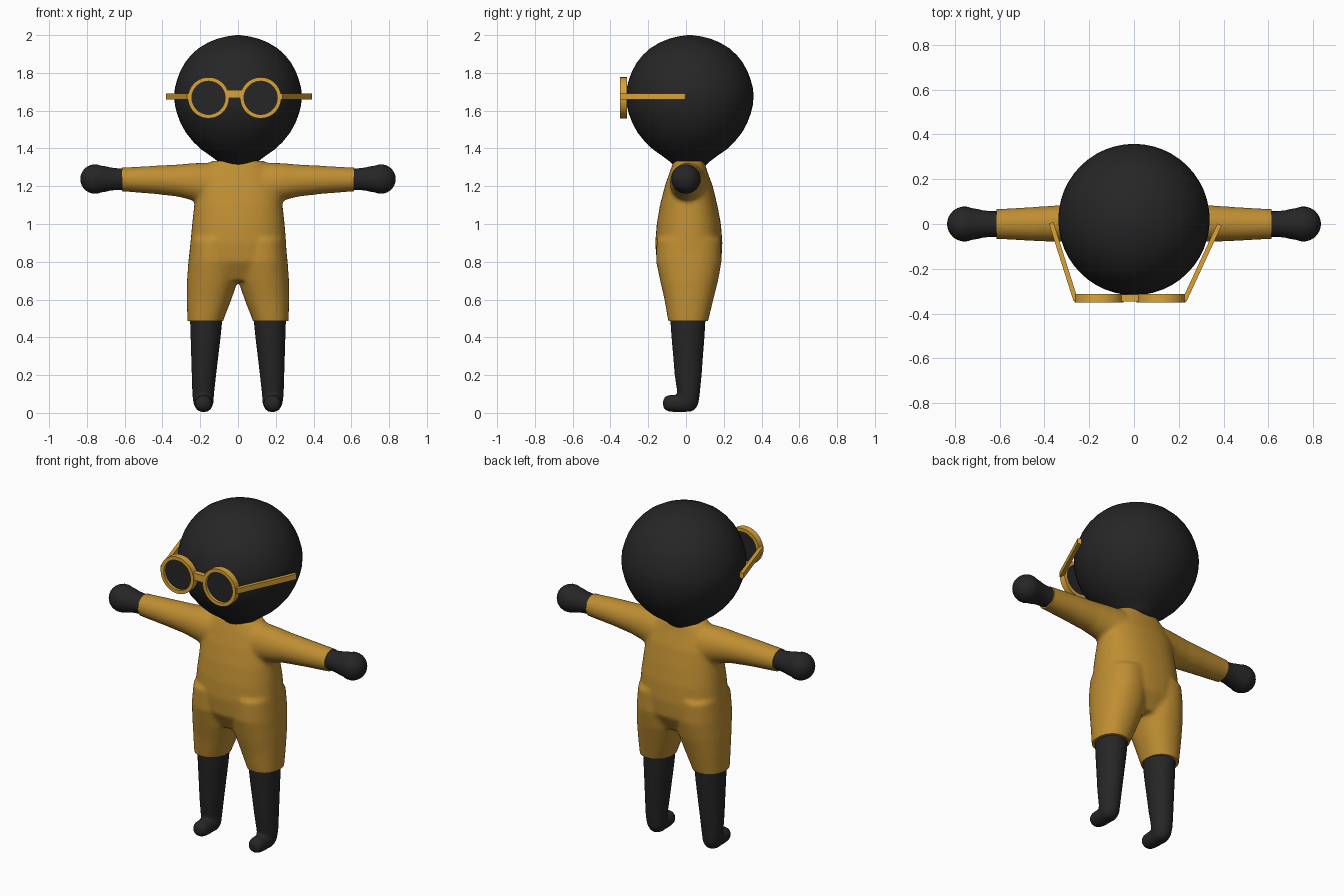
import bpy, bmesh, math
from mathutils import Vector

if "Cube" in bpy.data.objects:
    bpy.data.objects.remove(bpy.data.objects["Cube"])


def material(name, rgb):
    m = bpy.data.materials.new(name)
    m.diffuse_color = (*rgb, 1)
    m.use_nodes = True
    m.node_tree.nodes["Principled BSDF"].inputs["Base Color"].default_value = m.diffuse_color
    return m


BLACK = material("soft black", (0.019, 0.019, 0.019))
OCHRE = material("ochre cloth", (0.52, 0.27, 0.032))
GOLD = material("gold frame", (0.70, 0.37, 0.04))


def finish(bm, name, mat, angle=40):
    bmesh.ops.recalc_face_normals(bm, faces=bm.faces)
    me = bpy.data.meshes.new(name)
    bm.to_mesh(me)
    bm.free()
    ob = bpy.data.objects.new(name, me)
    bpy.context.collection.objects.link(ob)
    me.materials.append(mat)
    for p in me.polygons:
        p.use_smooth = True
    me.set_sharp_from_angle(angle=math.radians(angle))
    return ob


def loft(bm, axis, rings, n=40, power=2.0, flip=1):
    """Skin oval rings (t, u_min, u_max, v_min, v_max) along an axis; flip=-1 mirrors x."""
    loops = []
    for t, u0, u1, v0, v1 in rings:
        loop = []
        for i in range(n):
            a = 2 * math.pi * i / n
            c, s = math.cos(a), math.sin(a)
            c = math.copysign(abs(c) ** (2 / power), c)
            s = math.copysign(abs(s) ** (2 / power), s)
            u = (u0 + u1) / 2 + c * (u1 - u0) / 2
            v = (v0 + v1) / 2 + s * (v1 - v0) / 2
            co = {"x": (t, u, v), "y": (u, t, v), "z": (u, v, t)}[axis]
            loop.append(bm.verts.new((co[0] * flip, co[1], co[2])))
        loops.append(loop)
    for a, b in zip(loops, loops[1:]):
        for i in range(n):
            j = (i + 1) % n
            bm.faces.new((a[i], a[j], b[j], b[i]))
    bm.faces.new(loops[0])
    bm.faces.new(loops[-1])


def fuse(bm, name, mat, voxel, rounds, cuts=()):
    """Melt overlapping lofts into one smooth skin, then trim by planes."""
    ob = finish(bm, name, mat)
    rm = ob.modifiers.new("melt", "REMESH")
    rm.mode, rm.voxel_size = "VOXEL", voxel
    sm = ob.modifiers.new("relax", "SMOOTH")
    sm.factor, sm.iterations = 0.5, rounds
    dg = bpy.context.evaluated_depsgraph_get()
    out = bmesh.new()
    out.from_object(ob, dg)
    bpy.data.objects.remove(ob)
    for co, no in cuts:
        r = bmesh.ops.bisect_plane(out, geom=out.verts[:] + out.edges[:] + out.faces[:],
                                   plane_co=co, plane_no=no, clear_outer=True)
        rim = [e for e in r["geom_cut"] if isinstance(e, bmesh.types.BMEdge)]
        bmesh.ops.holes_fill(out, edges=rim)
    return finish(out, name, mat, 55)


# Head: turned profile, slightly behind the body axis
bm = bmesh.new()
profile = [(1.31, .085), (1.33, .105), (1.36, .145), (1.395, .195), (1.435, .237), (1.485, .277),
           (1.535, .304), (1.585, .323), (1.63, .334), (1.68, .338), (1.72, .334), (1.765, .322),
           (1.81, .305), (1.855, .28), (1.895, .248), (1.93, .21), (1.96, .16), (1.98, .112),
           (1.993, .06), (2.0, .012)]
loft(bm, "z", [(z, -r, r, .02 - r, .02 + r) for z, r in profile], 48)
finish(bm, "head", BLACK, 60)

# Bodysuit: torso, sleeves and short trouser legs melted together
bm = bmesh.new()
loft(bm, "z", [(.70, -.2, .2, -.10, .13), (.8, -.255, .26, -.155, .187), (.9, -.252, .255, -.163, .193),
               (1.0, -.243, .247, -.155, .185), (1.1, -.232, .236, -.138, .166),
               (1.2, -.225, .225, -.112, .142), (1.28, -.19, .19, -.085, .112),
               (1.34, -.13, .13, -.062, .095)], power=2.3)
for s in (-1, 1):
    loft(bm, "x", [(.0, -.08, .1, 1.12, 1.325), (.15, -.085, .11, 1.09, 1.325),
                   (.24, -.085, .095, 1.125, 1.322), (.32, -.08, .085, 1.145, 1.315),
                   (.45, -.076, .076, 1.16, 1.308), (.66, -.064, .064, 1.176, 1.296)], flip=s)
    loft(bm, "z", [(.45, .09, .262, -.085, .108), (.49, .078, .268, -.095, .118),
                   (.6, .035, .271, -.114, .145), (.7, .001, .27, -.137, .17),
                   (.8, -.01, .263, -.158, .188), (.92, 0, .25, -.155, .185)], flip=s, power=2.2)
fuse(bm, "bodysuit", OCHRE, 0.011, 7,
     [((0, 0, .487), (0, 0, -1)), ((.615, 0, 0), (1, 0, 0)), ((-.615, 0, 0), (-1, 0, 0)),
      ((0, 0, 1.333), (0, 0, 1))])

for s, side in ((-1, "left"), (1, "right")):
    # Hand: wrist flaring into a ball
    bm = bmesh.new()
    rings = [(.60, .057), (.64, .057), (.675, .061), (.70, .067)]
    rings += [(.757 + .078 * math.sin(a), .078 * math.cos(a))
              for a in [math.radians(d) for d in (-25, -8, 8, 24, 40, 55, 68, 79, 87)]]
    loft(bm, "x", [(x, -r, r, 1.238 - r, 1.238 + r) for x, r in rings], 32, flip=s)
    finish(bm, side + "_hand", BLACK, 60)

    # Lower leg with a rounded heel and a stubby toe
    bm = bmesh.new()
    loft(bm, "z", [(.008, .16, .205, -.03, .03), (.02, .143, .222, -.045, .05), (.05, .13, .236, -.05, .066),
                   (.1, .127, .242, -.045, .073), (.2, .116, .245, -.06, .083), (.3, .104, .248, -.068, .09),
                   (.4, .092, .251, -.077, .098), (.52, .08, .255, -.085, .105)], 32, flip=s)
    loft(bm, "y", [(-.121, .165, .2, .033, .068), (-.113, .148, .217, .018, .083),
                   (-.095, .138, .227, .008, .094), (-.06, .135, .23, .004, .096),
                   (0, .135, .23, .004, .096)], 32, flip=s)
    fuse(bm, side + "_leg", BLACK, 0.008, 4)


# Spectacles, hung a little off centre
def box(bm, a, b, width, height):
    a, b = Vector(a), Vector(b)
    d = (b - a).normalized()
    side = d.cross(Vector((0, 0, 1))) * width / 2
    up = Vector((0, 0, height / 2))
    ends = [[bm.verts.new(p + q) for q in (side + up, side - up, -side - up, up - side)] for p in (a, b)]
    for i in range(4):
        j = (i + 1) % 4
        bm.faces.new((ends[0][i], ends[0][j], ends[1][j], ends[1][i]))
    bm.faces.new(ends[0])
    bm.faces.new(ends[1])


Z = 1.668
for cx, side in ((-.156, "left"), (.12, "right")):
    # Rim: flat ring with square section
    bm = bmesh.new()
    n = 40
    section = [(.109, -.35), (.109, -.312), (.088, -.312), (.088, -.35)]
    rows = [[bm.verts.new((cx + r * math.cos(2 * math.pi * i / n), y, Z + r * math.sin(2 * math.pi * i / n)))
             for r, y in section] for i in range(n)]
    for i in range(n):
        for k in range(4):
            m = (k + 1) % 4
            bm.faces.new((rows[i][k], rows[i][m], rows[(i + 1) % n][m], rows[(i + 1) % n][k]))
    finish(bm, side + "_rim", GOLD)
    # Dark lens
    bm = bmesh.new()
    loft(bm, "y", [(y, cx - .09, cx + .09, Z - .09, Z + .09) for y in (-.333, -.328)], n)
    finish(bm, side + "_lens", BLACK)

bm = bmesh.new()
box(bm, (-.06, -.331, 1.688), (.025, -.331, 1.688), .03, .042)
finish(bm, "bridge", GOLD)
for a, b, side in (((-.26, -.342), (-.37, .005), "left"), ((.225, -.342), (.382, -.002), "right")):
    bm = bmesh.new()
    box(bm, (*a, 1.675), (*b, 1.675), .021, .032)
    finish(bm, side + "_temple", GOLD)
